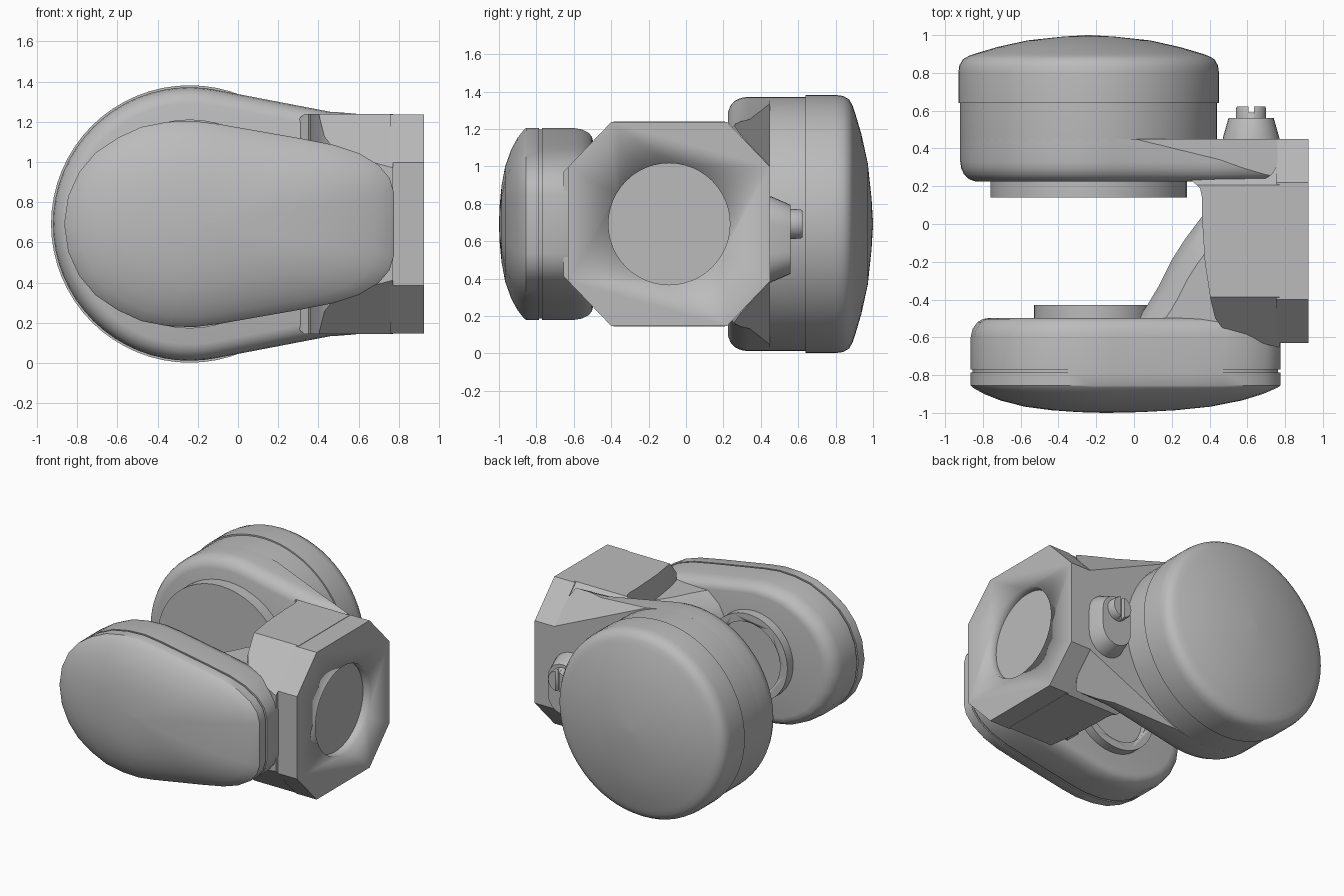
import bpy, bmesh
from math import sin, cos, pi, radians
from mathutils import Vector

if "Cube" in bpy.data.objects:
    bpy.data.objects.remove(bpy.data.objects["Cube"])

grey = bpy.data.materials.new("plain_grey")
grey.use_nodes = True
grey.diffuse_color = (0.5, 0.5, 0.5, 1)
grey.node_tree.nodes["Principled BSDF"].inputs["Base Color"].default_value = (0.5, 0.5, 0.5, 1)

CX, CZ = -0.24, 0.692        # main pivot
FY = -0.09                   # flange centre in y
AXES = {"x": lambda a, b, t: (t, a, b),
        "y": lambda a, b, t: (a, t, b),
        "z": lambda a, b, t: (a, b, t)}


def loft(name, outline, sections, axis="y", centre=(CX, CZ), cuts=()):
    """Stack scaled copies of an outline along an axis, then trim by planes."""
    bm = bmesh.new()
    place = AXES[axis]
    rings = []
    for scale, t in sections:
        rings.append([bm.verts.new(place(centre[0] + (a - centre[0]) * scale,
                                         centre[1] + (b - centre[1]) * scale, t))
                      for a, b in outline])
    n = len(outline)
    for low, high in zip(rings, rings[1:]):
        for i in range(n):
            j = (i + 1) % n
            bm.faces.new((low[i], low[j], high[j], high[i]))
    bm.faces.new(rings[0])
    bm.faces.new(rings[-1])
    for point, normal in cuts:
        geom = bm.verts[:] + bm.edges[:] + bm.faces[:]
        bmesh.ops.bisect_plane(bm, geom=geom, plane_co=point, plane_no=normal, clear_outer=True)
        rim = [e for e in bm.edges if e.is_boundary]
        bmesh.ops.holes_fill(bm, edges=rim, sides=0)
    bmesh.ops.recalc_face_normals(bm, faces=bm.faces)
    mesh = bpy.data.meshes.new(name)
    bm.to_mesh(mesh)
    bm.free()
    mesh.materials.append(grey)
    obj = bpy.data.objects.new(name, mesh)
    bpy.context.collection.objects.link(obj)
    return activate(obj)


def activate(obj):
    bpy.ops.object.select_all(action="DESELECT")
    obj.select_set(True)
    bpy.context.view_layer.objects.active = obj
    bpy.ops.object.shade_smooth_by_angle(angle=radians(35))
    return obj


def arc(cx, cy, r, start, end, steps):
    return [(cx + r * cos(radians(start + (end - start) * i / steps)),
             cy + r * sin(radians(start + (end - start) * i / steps))) for i in range(steps + 1)]


def circle(cx, cy, r, steps=48):
    return arc(cx, cy, r, 0, 360, steps)[:-1]


def mirrored(points):
    """Close an upper half outline with its reflection below the pivot height."""
    return points + [(a, 2 * CZ - b) for a, b in reversed(points) if abs(b - CZ) > 0.001]


def carve(obj, cutter):
    mod = obj.modifiers.new("cut", "BOOLEAN")
    mod.operation, mod.solver, mod.object = "DIFFERENCE", "EXACT", cutter
    activate(obj)
    bpy.ops.object.modifier_apply(modifier="cut")
    bpy.data.objects.remove(cutter)


# Rear arm: tapered outline, rounded inner rim, bevel growing towards the flange
arm = mirrored(arc(CX, CZ, 0.68, 180, 78, 18) + [(0.46, 1.25), (0.76, 1.24)])
corner = Vector((0.76, 0.45, 1.0))
slope = (Vector((0.76, 0.22, 1.24)) - corner).cross(Vector((0, 0.45, 1.34)) - corner).normalized()
if slope.z < 0:
    slope.negate()
lower = Vector((corner.x, corner.y, 2 * CZ - corner.z))
loft("rear_arm", arm,
     [(0.88, 0.225), (0.93, 0.237), (0.97, 0.262), (0.992, 0.295), (1, 0.33), (1, 0.45)],
     cuts=[(corner, slope), (lower, Vector((slope.x, slope.y, -slope.z)))])

# Rear joint housing, its domed cover and inner bearing disc
loft("rear_housing", circle(CX, CZ, 0.68, 64), [(0.995, 0.4), (1, 0.44), (1, 0.64)])
loft("rear_cover", circle(CX, CZ, 0.69, 64),
     [(1, 0.64), (1, 0.8), (0.992, 0.84), (0.965, 0.872), (0.92, 0.89), (0.87, 0.902),
      (0.7, 0.937), (0.47, 0.972), (0.2, 0.992), (0.01, 1.0)])
loft("rear_bearing", circle(CX, CZ, 0.52), [(1, 0.14), (1, 0.26)])

# Front arm and its lid share one egg outline with a blunt end
egg = mirrored([(-0.865, CZ), (-0.845, 0.83), (-0.79, 0.95), (-0.71, 1.045), (-0.6, 1.12),
                (-0.48, 1.175), (-0.35, 1.2), (-0.22, 1.205), (-0.1, 1.19), (0.1, 1.155),
                (0.3, 1.12), (0.48, 1.085), (0.6, 1.045), (0.7, 0.985), (0.755, 0.92), (0.775, 0.85)])
mid = (-0.15, CZ)
loft("front_arm", egg, [(1, -0.77), (1, -0.6), (0.985, -0.555), (0.95, -0.52),
                        (0.91, -0.503), (0.86, -0.497)], centre=mid)
loft("front_seam", egg, [(0.985, -0.81), (0.985, -0.75)], centre=mid)
loft("front_lid", egg, [(1, -0.785), (1, -0.855), (0.985, -0.866), (0.9, -0.9), (0.78, -0.934),
                        (0.6, -0.967), (0.4, -0.986), (0.2, -0.996), (0.01, -1.0)], centre=mid)

# Ring boss on the inner side of the front arm
boss = loft("front_bearing", circle(-0.21, CZ, 0.32), [(1, -0.53), (1, -0.43)])
carve(boss, loft("bearing_cutter", circle(-0.21, CZ, 0.26), [(1, -0.48), (1, -0.3)]))

# Bridge joining both arms, chamfered on its four long edges
chamfers = [((0.76, FY + sy * 0.54, CZ + sz * 0.305), Vector((0, sy, sz)))
            for sy in (-1, 1) for sz in (-1, 1)]
plan = [(0.77, 0.45), (0.4, 0.45), (0.26, 0.3), (0.31, 0.225), (0.35, 0.19), (0.36, 0.14),
        (0.36, 0.04), (0.375, -0.2), (0.405, -0.4), (0.43, -0.5), (0.48, -0.565),
        (0.6, -0.61), (0.77, -0.655)]
loft("bridge", plan, [(1, 0.145), (1, 1.24)], axis="z", cuts=chamfers)

# Gusset filling the corner between bridge and front arm
web = [(0.5, 0.04), (0.36, 0.04), (0.27, -0.08), (0.2, -0.19), (0.13, -0.33), (0.07, -0.43),
       (0.01, -0.52), (0.5, -0.55)]
loft("gusset", web, [(0.72, 0.32), (0.9, 0.4), (1, 0.5), (1, 2 * CZ - 0.5),
                     (0.9, 2 * CZ - 0.4), (0.72, 2 * CZ - 0.32)], axis="z", centre=(0.5, -0.55))

# Octagonal flange with a round recess
octagon = [(FY + sa * a, CZ + sb * b) for sa, sb, pairs in
           ((1, 1, ((0.54, 0.305), (0.31, 0.545))), (-1, 1, ((0.31, 0.545), (0.54, 0.305))),
            (-1, -1, ((0.54, 0.305), (0.31, 0.545))), (1, -1, ((0.31, 0.545), (0.54, 0.305))))
           for a, b in pairs]
hub = (FY, CZ)
flange = loft("flange", octagon, [(1, 0.755), (1, 0.925)], axis="x", centre=hub)
carve(flange, loft("flange_cutter", circle(FY, CZ, 0.325), [(1, 0.86), (1, 1.1)],
                   axis="x", centre=hub))

# Tapered stadium pad with a slotted screw on the back of the bridge
stadium = arc(0.62, 0.69, 0.15, 0, 180, 14) + arc(0.62, 0.53, 0.15, 180, 360, 14)
loft("screw_pad", stadium, [(1, 0.43), (1, 0.455), (0.8, 0.56)], centre=(0.62, 0.61))
screw = loft("screw", circle(0.62, CZ, 0.08, 32), [(1, 0.54), (1, 0.61), (0.93, 0.622)],
             centre=(0.62, CZ))
slot = [(0.62 + sx * 0.014, CZ + sz * 0.12) for sx, sz in ((-1, -1), (1, -1), (1, 1), (-1, 1))]
carve(screw, loft("slot_cutter", slot, [(1, 0.59), (1, 0.7)], centre=(0.62, CZ)))
